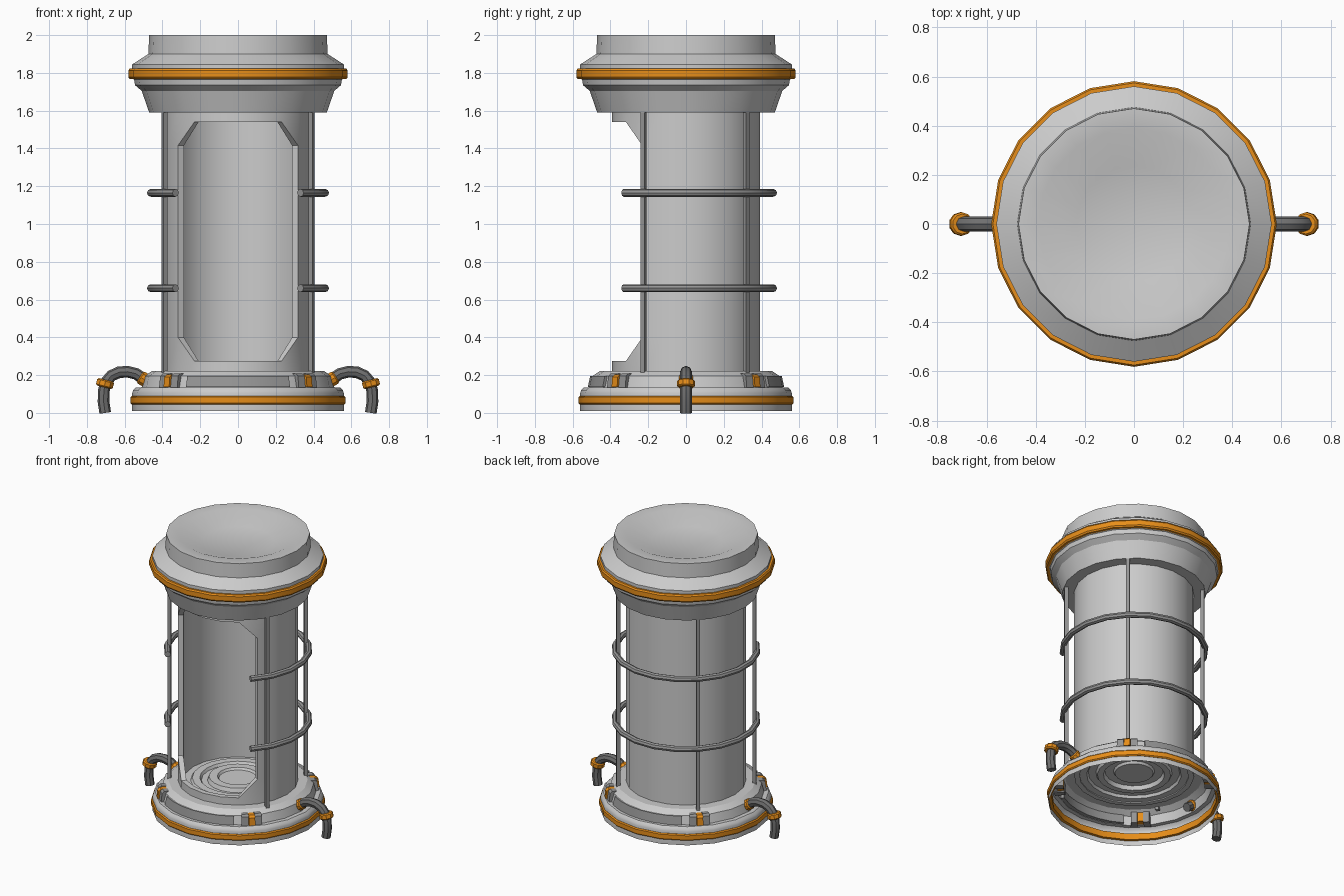
import bpy, bmesh
from math import radians, sin, cos, pi
from mathutils import Vector, Matrix

if "Cube" in bpy.data.objects:
    bpy.data.objects.remove(bpy.data.objects["Cube"])

SEG = 20


def material(name, rgb):
    m = bpy.data.materials.new(name)
    m.diffuse_color = (*rgb, 1)
    m.use_nodes = True
    m.node_tree.nodes["Principled BSDF"].inputs["Base Color"].default_value = m.diffuse_color
    return m


ORANGE = material("orange", (0.80, 0.27, 0.01))
DARK = material("dark_grey", (0.16, 0.16, 0.16))
MID = material("mid_grey", (0.30, 0.30, 0.30))


def finish(name, bm, mat=None):
    me = bpy.data.meshes.new(name)
    bm.to_mesh(me)
    bm.free()
    ob = bpy.data.objects.new(name, me)
    bpy.context.collection.objects.link(ob)
    if mat:
        me.materials.append(mat)
    return ob


def lathe(name, profile, mat=None, closed=False):
    """Revolve (radius, z) points, listed upwards along the outside."""
    bm = bmesh.new()
    rows = []
    for r, z in profile:
        if r == 0:
            rows.append([bm.verts.new((0, 0, z))] * SEG)
        else:
            rows.append([bm.verts.new((r * cos(2 * pi * j / SEG), r * sin(2 * pi * j / SEG), z))
                         for j in range(SEG)])
    pairs = list(zip(rows, rows[1:])) + ([(rows[-1], rows[0])] if closed else [])
    for a, b in pairs:
        for j in range(SEG):
            k = (j + 1) % SEG
            bm.faces.new(list(dict.fromkeys((a[j], a[k], b[k], b[j]))))
    return finish(name, bm, mat)


def arc_block(name, a0, a1, steps, section, mat=None):
    """Sweep a (radius, z) section between two angles in degrees."""
    bm = bmesh.new()
    rows = []
    for i in range(steps + 1):
        a = radians(a0 + (a1 - a0) * i / steps)
        rows.append([bm.verts.new((r * cos(a), r * sin(a), z)) for r, z in section])
    n = len(section)
    for p, q in zip(rows, rows[1:]):
        for k in range(n):
            bm.faces.new((p[k], q[k], q[(k + 1) % n], p[(k + 1) % n]))
    bm.faces.new(rows[0])
    bm.faces.new(rows[-1][::-1])
    bmesh.ops.recalc_face_normals(bm, faces=bm.faces[:])
    return finish(name, bm, mat)


def box(name, size, radius, angle, z, mat=None):
    """Box with x pointing radially outwards."""
    bm = bmesh.new()
    m = Matrix.Rotation(radians(angle), 4, 'Z') @ Matrix.Translation((radius, 0, z))
    bmesh.ops.create_cube(bm, size=1, matrix=m @ Matrix.Diagonal((*size, 1)))
    return finish(name, bm, mat)


def tube(name, points, radius, mat=None):
    cu = bpy.data.curves.new(name, 'CURVE')
    cu.dimensions = '3D'
    cu.bevel_depth, cu.bevel_resolution, cu.use_fill_caps = radius, 2, True
    sp = cu.splines.new('POLY')
    sp.points.add(len(points) - 1)
    for p, co in zip(sp.points, points):
        p.co = (*co, 1)
    ob = bpy.data.objects.new(name, cu)
    bpy.context.collection.objects.link(ob)
    if mat:
        cu.materials.append(mat)
    bpy.ops.object.select_all(action='DESELECT')
    ob.select_set(True)
    bpy.context.view_layer.objects.active = ob
    bpy.ops.object.convert(target='MESH')


def collar(name, centre, direction, radius, depth):
    bm = bmesh.new()
    rot = Vector((0, 0, 1)).rotation_difference(Vector(direction)).to_matrix().to_4x4()
    bmesh.ops.create_cone(bm, cap_ends=True, segments=10, radius1=radius, radius2=radius,
                          depth=depth, matrix=Matrix.Translation(centre) @ rot)
    bmesh.ops.bevel(bm, geom=[e for e in bm.edges if any(len(f.verts) > 4 for f in e.link_faces)],
                    offset=0.007, segments=1, affect='EDGES')
    finish(name, bm, ORANGE)


# Base shell, hollow underneath, with stepped floor
lathe("base", [(0.56, 0.01), (0.56, 0.105), (0.555, 0.12), (0.54, 0.135), (0.51, 0.135),
               (0.495, 0.195), (0.455, 0.222), (0.36, 0.222), (0.31, 0.222), (0.30, 0.24),
               (0.25, 0.24), (0.24, 0.222), (0.20, 0.222), (0.19, 0.25), (0.135, 0.25),
               (0.125, 0.235), (0, 0.235)])
lathe("base_band", [(0.562, 0.045), (0.569, 0.052), (0.569, 0.083), (0.562, 0.09),
                    (0.54, 0.09), (0.54, 0.045)], ORANGE, True)

# Top cap with dished lid
lathe("cap", [(0, 1.59), (0.47, 1.59), (0.51, 1.705), (0.545, 1.735), (0.55, 1.765), (0.56, 1.77),
              (0.56, 1.845), (0.475, 1.90), (0.47, 2.0), (0.39, 2.0), (0.235, 1.94), (0, 1.94)])
lathe("cap_band", [(0.574, 1.768), (0.581, 1.778), (0.581, 1.812), (0.574, 1.822),
                   (0.55, 1.822), (0.55, 1.768)], ORANGE, True)

# Cylinder body with a chamfered doorway left open at the front
bm = bmesh.new()
cols = []
for j in range(SEG):
    off = j * 18
    away = min(off, 360 - off)
    lo, hi = (0.275, 1.54) if away <= 36 else (0.40, 1.415)
    a = radians(off - 90)
    cols.append([bm.verts.new((0.393 * cos(a), 0.393 * sin(a), z)) for z in (0.215, lo, hi, 1.6)])
for j in range(SEG):
    p, q = cols[j], cols[(j + 1) % SEG]
    for k in range(3):
        if k == 1 and (j < 3 or j >= SEG - 3):
            continue
        bm.faces.new((p[k], q[k], q[k + 1], p[k + 1]))
body = finish("body", bm)
sol = body.modifiers.new("thickness", 'SOLIDIFY')
sol.thickness, sol.offset = 0.036, -1
bpy.context.view_layer.objects.active = body
bpy.ops.object.modifier_apply(modifier="thickness")

# Guard cage: four uprights and two open hoops
for i, a in enumerate((-30, 45, 135, 210)):
    box(f"upright_{i}", (0.024, 0.024, 1.40), 0.45, a, 0.90, MID)
for i, z in enumerate((0.66, 1.165)):
    pts = []
    for k in range(16):
        a = radians(-45 + 18 * k)
        pts.append((0.467 * cos(a), 0.467 * sin(a), z))
    tube(f"hoop_{i}", pts, 0.021, MID)

# Base panels front and back, latch blocks on the diagonals
for side, mid in (("front", -90), ("back", 90)):
    arc_block(f"panel_{side}", mid - 32, mid + 32, 6,
              [(0.48, 0.137), (0.52, 0.137), (0.507, 0.195), (0.48, 0.195)], MID)
for i in range(4):
    a = 45 + 90 * i
    for s in (-1, 1):
        arc_block(f"latch_block_{i}_{'a' if s < 0 else 'b'}", a + s * 2.4, a + s * 7.4, 1,
                  [(0.46, 0.13), (0.528, 0.13), (0.52, 0.195), (0.505, 0.208), (0.46, 0.208)], MID)
    arc_block(f"latch_clip_{i}", a - 2.2, a + 2.2, 1,
              [(0.46, 0.138), (0.537, 0.138), (0.532, 0.19), (0.515, 0.204), (0.46, 0.204)], ORANGE)

# Side hoses with their collars
path = [(0.45, 0.145), (0.50, 0.18), (0.54, 0.207), (0.585, 0.218), (0.63, 0.215),
        (0.67, 0.197), (0.697, 0.165), (0.71, 0.12), (0.712, 0.06), (0.703, 0)]
for name, s in (("right", 1), ("left", -1)):
    tube(f"hose_{name}", [(s * x, 0, z) for x, z in path], 0.031, DARK)
    collar(f"hose_inner_collar_{name}", (s * 0.500, 0, 0.179), (s * 0.85, 0, 0.52), 0.038, 0.045)
    collar(f"hose_outer_collar_{name}", (s * 0.704, 0, 0.155), (s * 0.25, 0, -0.97), 0.048, 0.04)

# Smooth the round surfaces, keep hard edges
bpy.ops.object.select_all(action='SELECT')
bpy.context.view_layer.objects.active = body
bpy.ops.object.shade_smooth_by_angle(angle=radians(30))
